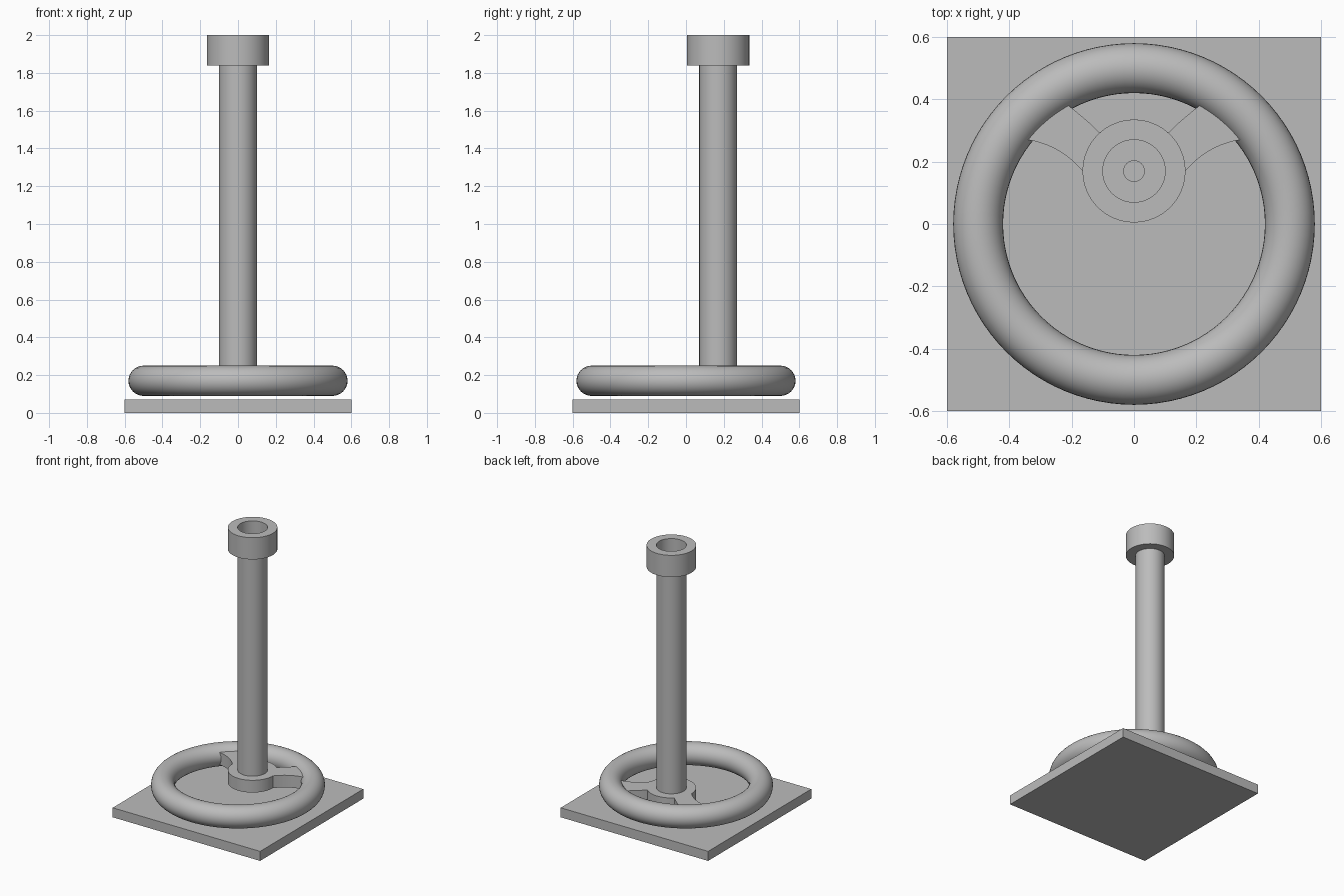
import bpy, bmesh, math
from mathutils import Vector

cube = bpy.data.objects.get("Cube")
if cube:
    bpy.data.objects.remove(cube)

grey = bpy.data.materials.new("plain_grey")
grey.use_nodes = True
COLOUR = (0.5, 0.5, 0.5, 1)
grey.diffuse_color = COLOUR
grey.node_tree.nodes["Principled BSDF"].inputs["Base Color"].default_value = COLOUR

POST_Y = 0.17
HUB_R = 0.165
RING_Z = 0.17


def finish(obj, name):
    obj.name = name
    obj.data.materials.append(grey)
    bpy.ops.object.select_all(action="DESELECT")
    obj.select_set(True)
    bpy.context.view_layer.objects.active = obj
    bpy.ops.object.shade_smooth_by_angle(angle=math.radians(30))
    return obj


def from_bmesh(bm, name):
    bmesh.ops.recalc_face_normals(bm, faces=bm.faces)
    mesh = bpy.data.meshes.new(name)
    bm.to_mesh(mesh)
    bm.free()
    obj = bpy.data.objects.new(name, mesh)
    bpy.context.collection.objects.link(obj)
    return finish(obj, name)


def tube(name, inner, outer, bottom, top):
    """Lathe a rectangular section around the post axis."""
    bm = bmesh.new()
    section = [(inner, bottom), (outer, bottom), (outer, top), (inner, top)]
    verts = [bm.verts.new((r, 0, z)) for r, z in section]
    edges = [bm.edges.new((verts[i - 1], verts[i])) for i in range(4)]
    bmesh.ops.spin(bm, geom=verts + edges, cent=(0, 0, 0), axis=(0, 0, 1),
                   angle=math.tau, steps=64, use_merge=True)
    bmesh.ops.remove_doubles(bm, verts=bm.verts, dist=1e-5)
    bmesh.ops.translate(bm, verts=bm.verts, vec=(0, POST_Y, 0))
    return from_bmesh(bm, name)


def bend(a, control, b, steps=10):
    a, c, b = Vector(a), Vector(control), Vector(b)
    return [a * (1 - t) ** 2 + c * 2 * t * (1 - t) + b * t * t
            for t in (i / steps for i in range(steps + 1))]


def hub_arc(start, end, steps):
    angles = [math.radians(start + (end - start) * i / steps) for i in range(steps + 1)]
    return [Vector((HUB_R * math.cos(a), POST_Y + HUB_R * math.sin(a))) for a in angles]


# Square base plate
bpy.ops.mesh.primitive_cube_add(size=1, location=(0, 0, 0.035))
plate = bpy.context.object
plate.scale = (1.2, 1.2, 0.07)
finish(plate, "base_plate")

# Round ring
bpy.ops.mesh.primitive_torus_add(location=(0, 0, RING_Z), major_radius=0.5,
                                 minor_radius=0.08, major_segments=96, minor_segments=32)
finish(bpy.context.object, "ring")

# Bracket: half outline from the hub front round one waisted arm to the hub back
half = hub_arc(-90, 0, 16)
half += bend(half[-1], (0.235, 0.252), (0.34, 0.27))[1:]
half += [Vector((0.37, 0.285)), Vector((0.24, 0.41))]
back = hub_arc(48, 90, 8)
half += bend((0.21, 0.38), (0.14, 0.325), back[0]) + back[1:]
outline = half + [Vector((-p.x, p.y)) for p in reversed(half[1:-1])]

bm = bmesh.new()
face = bm.faces.new([bm.verts.new((p.x, p.y, RING_Z - 0.045)) for p in outline])
lifted = bmesh.ops.extrude_face_region(bm, geom=[face], use_keep_orig=True)
bmesh.ops.translate(bm, vec=(0, 0, 0.09),
                    verts=[v for v in lifted["geom"] if isinstance(v, bmesh.types.BMVert)])
from_bmesh(bm, "ring_bracket")

# Hollow post and its socket collar
tube("post", 0.033, 0.1, 0.14, 1.84)
tube("socket_collar", 0.1, HUB_R, 1.84, 2.0)
